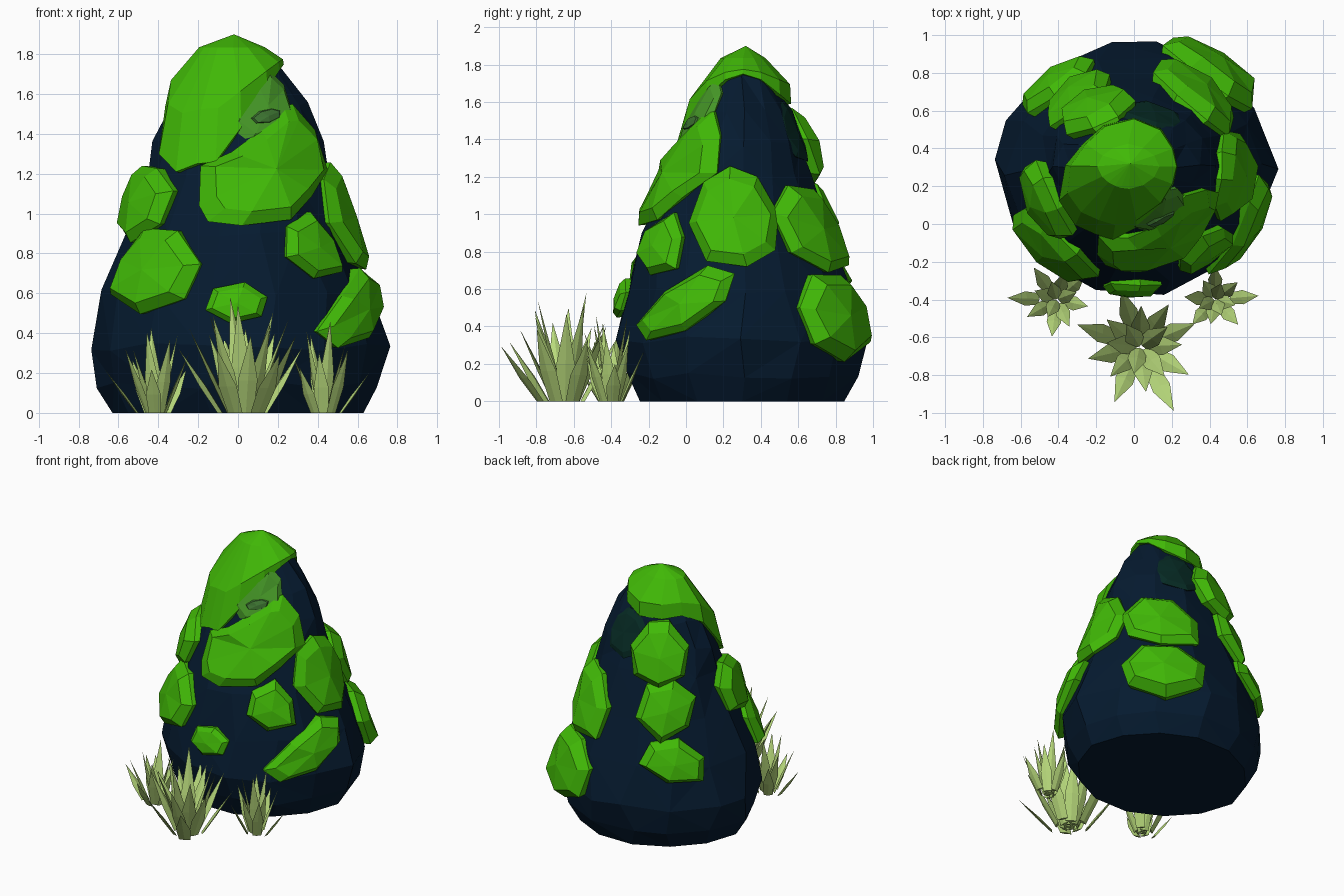
import bpy, bmesh, math, random
from mathutils import Vector

if "Cube" in bpy.data.objects:
    bpy.data.objects.remove(bpy.data.objects["Cube"])

random.seed(4)


def material(name, rgb):
    m = bpy.data.materials.new(name)
    m.diffuse_color = (*rgb, 1)
    m.use_nodes = True
    m.node_tree.nodes["Principled BSDF"].inputs["Base Color"].default_value = m.diffuse_color
    return m


ROCK = material("navy rock", (0.0016, 0.0105, 0.029))
MOSS = material("bright moss", (0.052, 0.48, 0.002))
WORN = material("worn moss", (0.06, 0.31, 0.02))
SPOT = material("dark worn moss", (0.045, 0.17, 0.03))
STAIN = material("dark green stain", (0.002, 0.024, 0.018))
GRASS = material("pale grass", (0.48, 0.70, 0.20))


def finish(name, bm, mat):
    bmesh.ops.recalc_face_normals(bm, faces=bm.faces)
    me = bpy.data.meshes.new(name)
    bm.to_mesh(me)
    bm.free()
    me.materials.append(mat)
    ob = bpy.data.objects.new(name, me)
    bpy.context.collection.objects.link(ob)
    return ob


def loft(bm, rings, cap_start=True, tip=None):
    """Skin closed rings of points; close with a flat cap or a tip point."""
    vs = [[bm.verts.new(p) for p in r] for r in rings]
    n = len(vs[0])
    for a, b in zip(vs, vs[1:]):
        for i in range(n):
            j = (i + 1) % n
            bm.faces.new((a[i], a[j], b[j], b[i]))
    if cap_start:
        bm.faces.new(vs[0][::-1])
    if tip is None:
        bm.faces.new(vs[-1])
    else:
        t = bm.verts.new(tip)
        for i in range(n):
            bm.faces.new((vs[-1][i], vs[-1][(i + 1) % n], t))


# Rock profile: height, half width, front y, back y
PROFILE = [(0.0, .62, -.26, .86), (.14, .69, -.33, .94), (.33, .745, -.38, .98),
           (.6, .67, -.32, .90), (.9, .54, -.24, .79), (1.2, .455, -.10, .68),
           (1.37, .42, -.02, .62), (1.55, .33, .07, .55), (1.75, .20, .15, .46)]


def surf(deg, z, off=0.0):
    """Point on the rock at an azimuth and height, pushed out by off."""
    z = min(max(z, 0), 1.75)
    for p, q in zip(PROFILE, PROFILE[1:]):
        if z <= q[0]:
            break
    t = (z - p[0]) / (q[0] - p[0])
    _, rx, f, b = [u + (v - u) * t for u, v in zip(p, q)]
    a = math.radians(deg)
    k = 1 - .04 * abs(math.sin(2 * a))      # slightly flattened diagonals
    return Vector(((rx * k + off) * math.cos(a),
                   (f + b) / 2 + ((b - f) / 2 * k + off) * math.sin(a), z))


# Rock body
bm = bmesh.new()
N = 14
rings = []
for k, p in enumerate(PROFILE):
    ring = []
    for i in range(N):
        j = 0 if k == 0 else 1
        pt = surf(360 / N * i + random.uniform(-4, 4) * j, p[0],
                  0.01 + random.uniform(-.015, .012) * j)
        pt.z += random.uniform(-.02, .02) * (0 < k < 8)
        ring.append(pt)
    rings.append(ring)
loft(bm, rings)
bmesh.ops.triangulate(bm, faces=[f for f in bm.faces if len(f.verts) == 4])
finish("rock_body", bm, ROCK)


def patch(name, outline, thick, mat, sink=.04):
    """Domed slab hugging the rock, outline given as (azimuth, height)."""
    cd = sum(p[0] for p in outline) / len(outline)
    cz = sum(p[1] for p in outline) / len(outline)

    def ring(s, off):
        return [surf(cd + (d - cd) * s, cz + (z - cz) * s,
                     off * random.uniform(.85, 1.1)) for d, z in outline]
    bm = bmesh.new()
    loft(bm, [ring(.97, -sink), ring(1, thick * .45), ring(.75, thick)],
         cap_start=False, tip=surf(cd, cz, thick * 1.12))
    return finish(name, bm, mat)


def blob(deg, z, hd, hh, tilt=0.0, n=7, jitter=.1):
    """Irregular oval outline; tilt shears the height along the azimuth."""
    out = []
    for i in range(n):
        a = 2 * math.pi * (i + .3) / n
        r = 1.05 + random.uniform(-jitter, jitter)
        c, s = math.cos(a) * r, math.sin(a) * r
        out.append((deg + hd * c, z + hh * s + tilt * c))
    return out


# Large front moss, outlined by hand
patch("front_moss", [(-114, 1.24), (-94, 1.31), (-74, 1.42), (-50, 1.54), (-38, 1.55),
                     (-22, 1.42), (-18, 1.22), (-42, 1.09), (-60, .97), (-88, .94),
                     (-106, .96), (-112, 1.04)], .075, MOSS)

# Smaller moss slabs: azimuth, height, half angle, half height, tilt, sides, thickness
SLABS = {
    "left_upper_moss": (201, 1.06, 28, .19, .0, 7, .095),
    "left_lower_moss": (225, .72, 26, .20, -.03, 7, .085),
    "front_small_moss": (270, .55, 13, .10, .0, 6, .05),
    "right_front_moss": (-50, .83, 18, .16, .0, 6, .08),
    "right_low_moss": (-28, .52, 27, .15, .13, 7, .075),
    "right_side_moss": (-2, .98, 27, .27, -.04, 8, .075),
    "back_right_upper_moss": (51, .92, 29, .24, -.04, 7, .095),
    "back_right_lower_moss": (53, .46, 25, .23, .0, 7, .1),
    "back_left_top_moss": (118, 1.36, 28, .22, .0, 7, .1),
    "back_left_middle_moss": (127, 1.01, 22, .20, .0, 6, .09),
    "back_left_low_moss": (130, .66, 21, .15, -.03, 6, .08),
}
for name, (d, z, hd, hh, tilt, n, th) in SLABS.items():
    patch(name, blob(d, z, hd, hh, tilt, n), th, MOSS)

# Worn moss between the cap and the front slab, dark stain on the back
patch("worn_moss", blob(-66, 1.54, 30, .17, .06, 8, .05), .045, WORN)
patch("worn_moss_spot", blob(-68, 1.49, 14, .04, .02, 7, .05), .056, SPOT)
patch("back_stain", blob(74, 1.45, 30, .16, .0, 8, .05), .022, STAIN)

# Moss cap: rim height varies with azimuth, low flap at the front left
RIM = [(0, 1.74), (30, 1.71), (60, 1.63), (90, 1.58), (120, 1.58), (150, 1.6),
       (180, 1.53), (208, 1.29), (228, 1.20), (243, 1.24), (256, 1.25),
       (272, 1.42), (300, 1.62), (330, 1.71)]
bm = bmesh.new()
mid = [surf(d, z + (1.75 - z) * .5, .02 + .045 * min(1, (1.75 - z) / .2))
       + Vector((0, 0, .03)) for d, z in RIM]
top = [surf(d, 1.75, -.035) + Vector((-.03, 0, .085)) for d, z in RIM]
loft(bm, [[surf(d, z, -.04) for d, z in RIM],
          [surf(d, z + .01, .03) for d, z in RIM], mid, top],
     cap_start=False, tip=(-.02, .32, 1.9))
finish("moss_cap", bm, MOSS)


def blade(bm, root, tip, width):
    """Folded, pointed leaf with a raised spine."""
    root, tip = Vector(root), Vector(tip)
    out = Vector((tip.x - root.x, tip.y - root.y, 0)).normalized()
    side = Vector((-out.y, out.x, 0))
    belly = root.lerp(tip, .42)

    def section(c, w):
        return [c - side * w, c + out * w * .2, c + side * w, c - out * w * .3]
    loft(bm, [section(root, width * .8), section(belly, width)], tip=tip)


def clump(name, cx, cy, n, reach, height, width, last_deg):
    """Tall upright blades inside, low spreading blades outside."""
    bm = bmesh.new()
    for i in range(n):
        f = i / (n - 1)
        a = math.radians(last_deg) + 2.4 * (i - n + 1)
        r = reach * (.42 + .58 * f) * (1 if i == n - 1 else random.uniform(.8, .98))
        h = height * (1 - .5 * f) * (1 if i == 0 else random.uniform(.85, 1.08))
        c, s = math.cos(a), math.sin(a)
        b = r * (.1 + .28 * f)
        blade(bm, (cx + b * c, cy + b * s, 0), (cx + r * c, cy + r * s, h), width)
    finish(name, bm, GRASS)


# Grass clumps
clump("grass_centre", .03, -.65, 18, .385, .58, .05, -62)
clump("grass_left", -.41, -.40, 12, .26, .43, .038, 178)
clump("grass_right", .43, -.40, 12, .23, .46, .038, 5)
